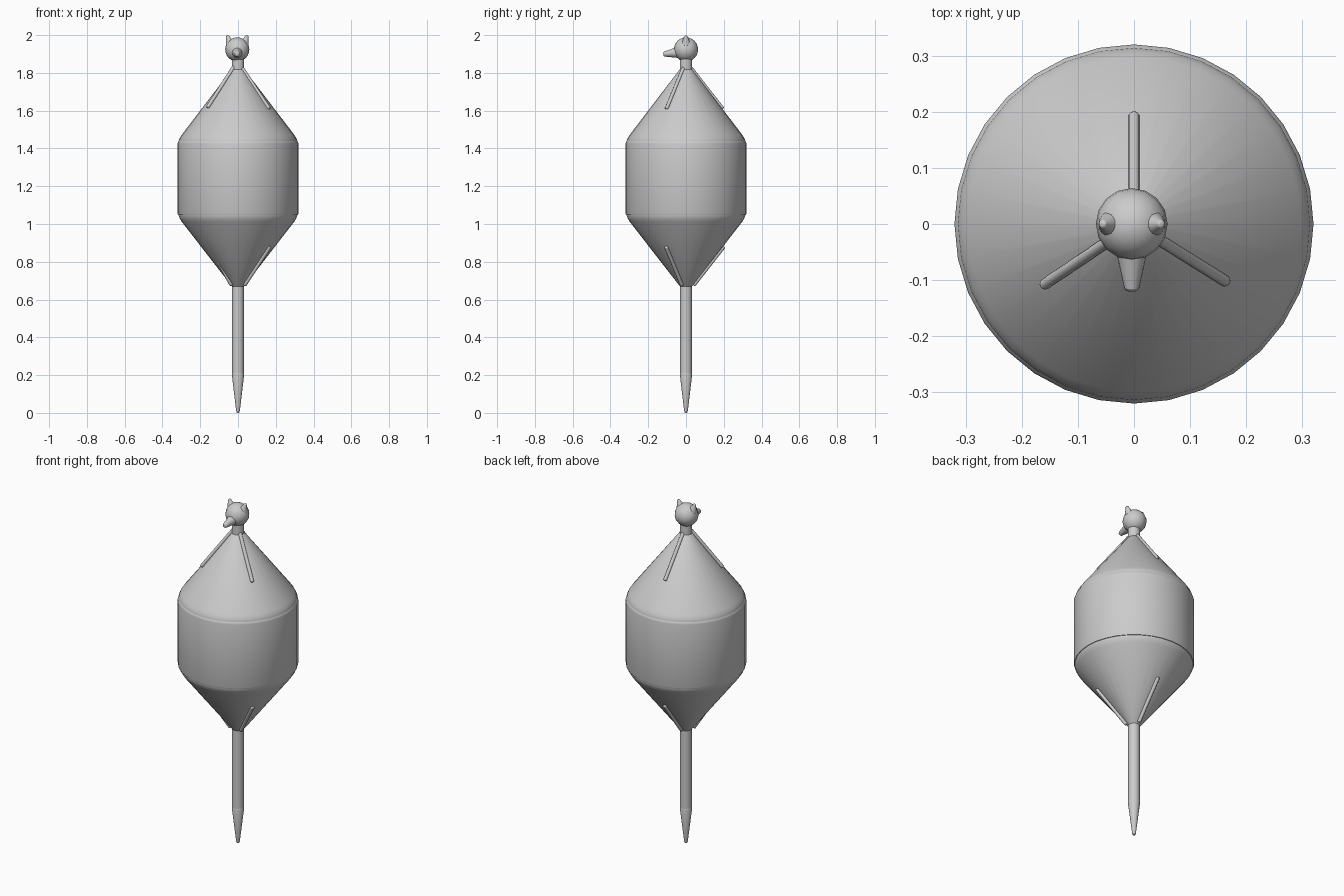
import bpy, math
from mathutils import Vector

if "Cube" in bpy.data.objects:
    bpy.data.objects.remove(bpy.data.objects["Cube"])


def smooth(ob, angle=30):
    bpy.ops.object.select_all(action='DESELECT')
    ob.select_set(True)
    bpy.context.view_layer.objects.active = ob
    bpy.ops.object.shade_smooth_by_angle(angle=math.radians(angle))


def lathe(name, profile, n=32):
    """Revolve (radius, z) points, bottom to top, and cap both ends."""
    verts = [(r * math.cos(2 * math.pi * i / n), r * math.sin(2 * math.pi * i / n), z)
             for r, z in profile for i in range(n)]
    faces = [(k * n + i, k * n + (i + 1) % n, (k + 1) * n + (i + 1) % n, (k + 1) * n + i)
             for k in range(len(profile) - 1) for i in range(n)]
    faces.append(tuple(reversed(range(n))))
    faces.append(tuple(range((len(profile) - 1) * n, len(profile) * n)))
    me = bpy.data.meshes.new(name)
    me.from_pydata(verts, [], faces)
    ob = bpy.data.objects.new(name, me)
    bpy.context.collection.objects.link(ob)
    smooth(ob)
    return ob


def taper(name, a, b, r1, r2, n=16, bevel=0.0):
    """Cone or rod running from point a to point b."""
    a, b = Vector(a), Vector(b)
    d = b - a
    bpy.ops.mesh.primitive_cone_add(vertices=n, radius1=r1, radius2=r2, depth=d.length,
                                    location=(a + b) / 2,
                                    rotation=d.to_track_quat('Z', 'Y').to_euler())
    ob = bpy.context.object
    ob.name = name
    if bevel:
        m = ob.modifiers.new("round_ends", 'BEVEL')
        m.width, m.segments, m.limit_method = bevel, 2, 'ANGLE'
        m.angle_limit = math.radians(50)
    smooth(ob, 40)
    return ob


# Float body: lower cone, drum, upper cone
lathe("lower_cone", [(0.028, 0.667), (0.034, 0.672), (0.298, 1.012), (0.308, 1.028),
                     (0.314, 1.045), (0.314, 1.06)])
lathe("drum", [(0.308, 1.045), (0.317, 1.047), (0.32, 1.056), (0.32, 1.425),
               (0.318, 1.433), (0.313, 1.44)])
lathe("upper_cone", [(0.315, 1.43), (0.314, 1.442), (0.308, 1.457), (0.298, 1.472),
                     (0.036, 1.815), (0.028, 1.82)])

# Spike below and neck above
lathe("rod", [(0.031, 0.205), (0.031, 0.68)])
lathe("spike_tip", [(0.003, 0.0), (0.008, 0.004), (0.010, 0.012), (0.033, 0.205), (0.031, 0.212)])
lathe("neck", [(0.033, 1.81), (0.033, 1.88)])

# Three ribs on each cone
for i, deg in enumerate((90, 214, 328)):
    c, s = math.cos(math.radians(deg)), math.sin(math.radians(deg))
    lift = 0.009 if i == 1 else 0.002
    taper(f"upper_rib_{i + 1}", (0.025 * c, 0.025 * s, 1.825 + lift),
          (0.195 * c, 0.195 * s, 1.607 + lift), 0.010, 0.010, 12, 0.005)
for i, deg in enumerate((90, 212, 328)):
    c, s = math.cos(math.radians(deg)), math.sin(math.radians(deg))
    r = 0.175 if i == 1 else 0.2
    taper(f"lower_rib_{i + 1}", (0.04 * c, 0.04 * s, 0.675),
          (r * c, r * s, 0.88), 0.010, 0.010, 12, 0.005)

# Animal head with snout and ears
HX, HZ = -0.004, 1.924
bpy.ops.mesh.primitive_uv_sphere_add(segments=16, ring_count=12, radius=0.064,
                                     location=(HX, 0, HZ))
head = bpy.context.object
head.name = "head"
smooth(head, 60)
taper("snout", (HX, -0.035, 1.909), (HX, -0.12, 1.899), 0.031, 0.012, 16, 0.006)
for side, label in ((-1, "left"), (1, "right")):
    taper(f"{label}_ear", (HX + side * 0.036, 0, 1.952), (HX + side * 0.053, 0, 1.998),
          0.026, 0.006, 16, 0.003)
